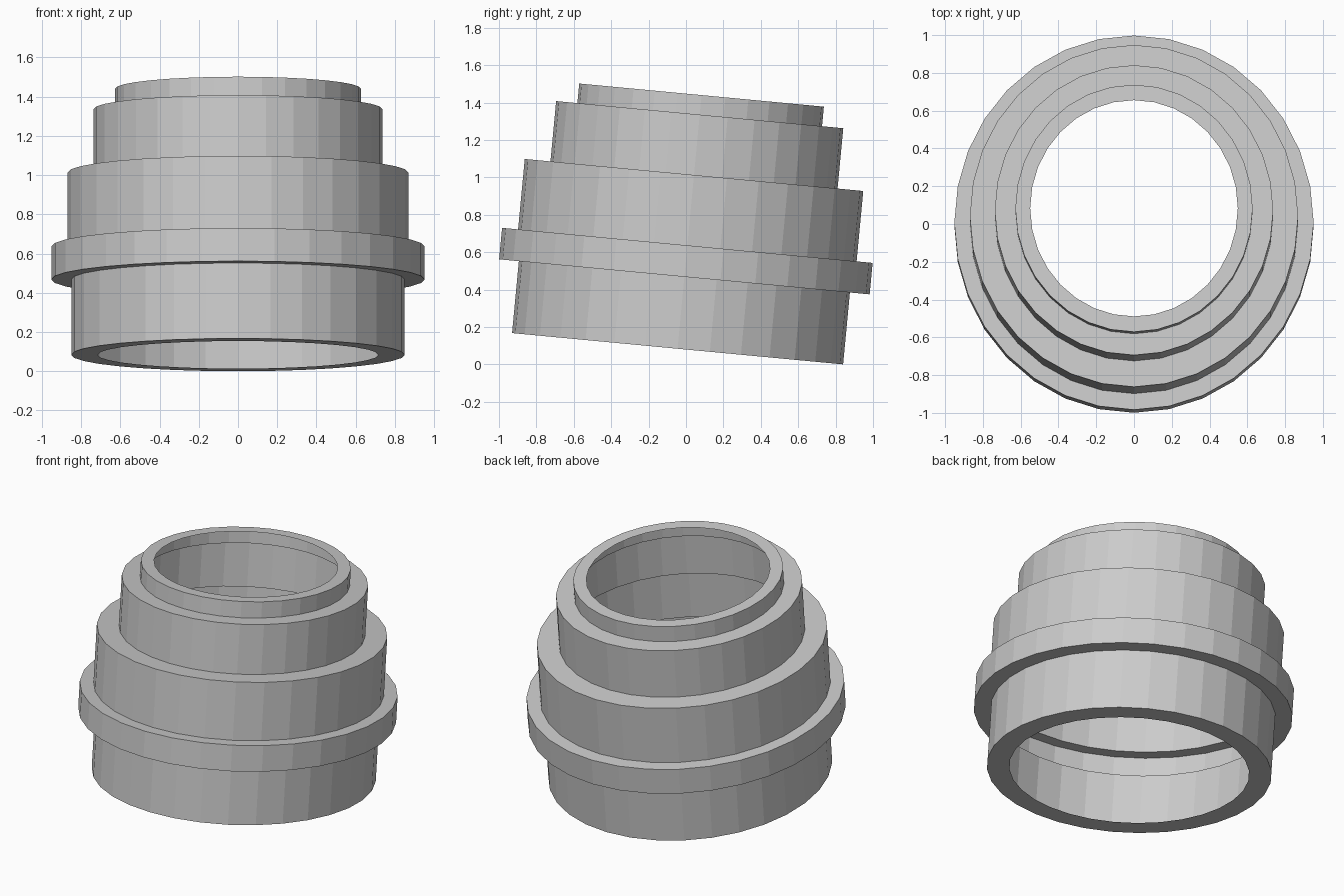
import bpy, bmesh, math

if "Cube" in bpy.data.objects:
    bpy.data.objects.remove(bpy.data.objects["Cube"])

SEGMENTS = 32
WIDTH_RATIO = 0.956   # slightly narrower in x than in y
TILT = math.radians(5.4)

# Open single-sheet profile (radius, height): bottom rim, stepped wall, top lip
PROFILE = [
    (0.748, 0.0), (0.889, 0.0), (0.889, 0.386),
    (0.995, 0.386), (0.995, 0.555),
    (0.909, 0.555), (0.909, 0.933),
    (0.771, 0.933), (0.771, 1.257),
    (0.657, 1.257), (0.657, 1.362), (0.575, 1.362),
]


def lathe(name, profile, segments):
    """Spin a profile around z into an open, flat-shaded shell."""
    bm = bmesh.new()
    rings = []
    for r, z in profile:
        ring = []
        for i in range(segments):
            a = 2 * math.pi * i / segments
            ring.append(bm.verts.new((r * math.cos(a), r * math.sin(a), z)))
        rings.append(ring)
    for low, high in zip(rings, rings[1:]):
        for i in range(segments):
            j = (i + 1) % segments
            bm.faces.new((low[i], low[j], high[j], high[i]))
    mesh = bpy.data.meshes.new(name)
    bm.to_mesh(mesh)
    bm.free()
    obj = bpy.data.objects.new(name, mesh)
    bpy.context.collection.objects.link(obj)
    return obj


# Stepped collar, leaning back with its lowest rim point on the floor
collar = lathe("stepped_collar", PROFILE, SEGMENTS)
collar.scale.x = WIDTH_RATIO
collar.rotation_euler.x = -TILT
collar.location = (0, -0.045, 0.889 * math.sin(TILT))
